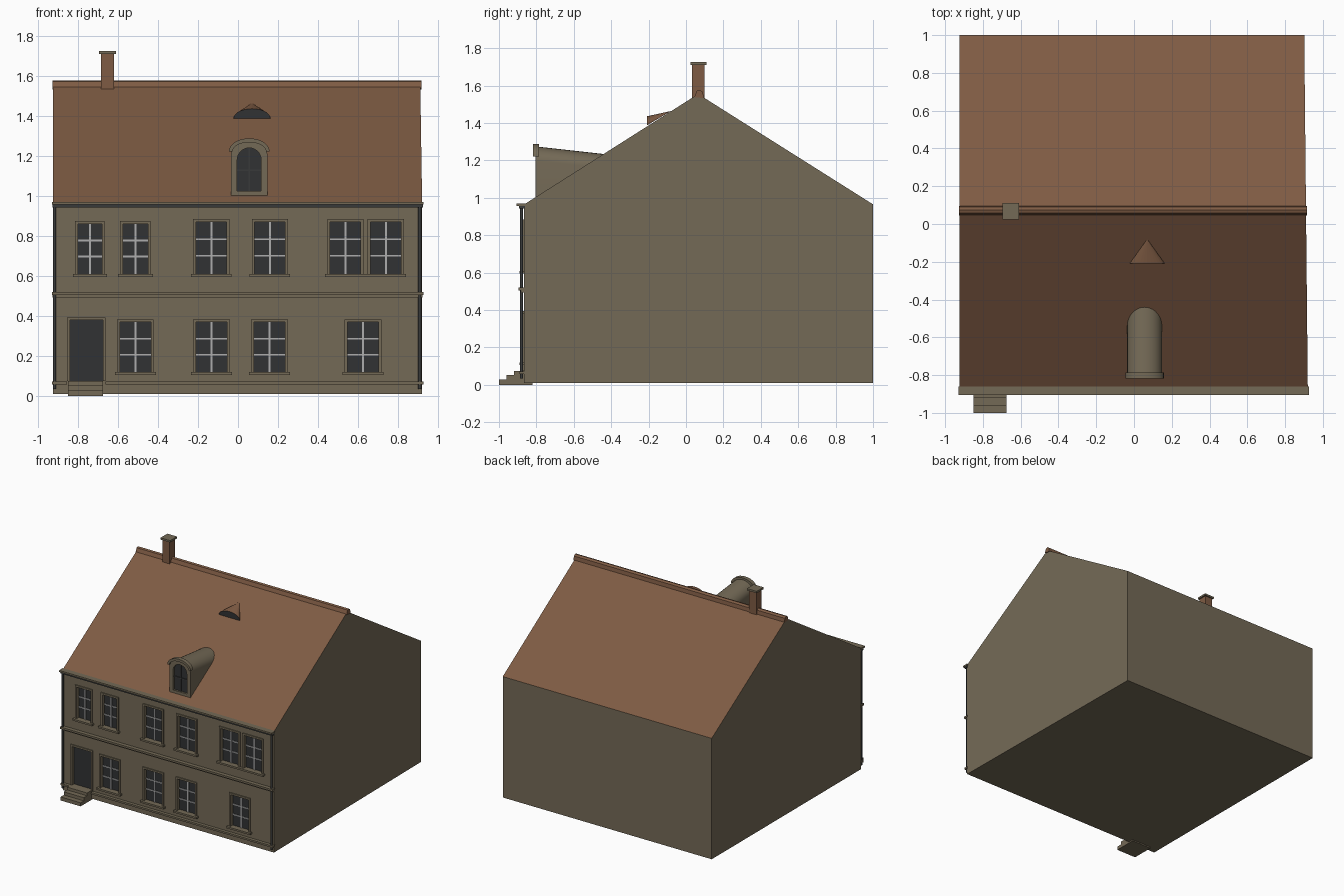
import bpy, bmesh, math

if "Cube" in bpy.data.objects:
    bpy.data.objects.remove(bpy.data.objects["Cube"])


def material(name, rgb):
    m = bpy.data.materials.new(name)
    m.diffuse_color = (*rgb, 1)
    m.use_nodes = True
    m.node_tree.nodes["Principled BSDF"].inputs["Base Color"].default_value = m.diffuse_color
    return m


WALL = material("wall_beige", (0.175, 0.144, 0.094))
ROOF = material("roof_tile", (0.21, 0.105, 0.057))
GLASS = material("dark_glass", (0.031, 0.032, 0.034))
BAR = material("window_bar_grey", (0.42, 0.42, 0.42))
METAL = material("dark_metal", (0.04, 0.042, 0.042))


def finish(name, bm, mat):
    bmesh.ops.recalc_face_normals(bm, faces=bm.faces)
    me = bpy.data.meshes.new(name)
    bm.to_mesh(me)
    bm.free()
    me.materials.append(mat)
    ob = bpy.data.objects.new(name, me)
    bpy.context.collection.objects.link(ob)
    return ob


def boxes(name, items, mat):
    """One object from boxes given as (x0, x1, y0, y1, z0, z1)."""
    bm = bmesh.new()
    for x0, x1, y0, y1, z0, z1 in items:
        for v in bmesh.ops.create_cube(bm, size=1)["verts"]:
            v.co = (x1 if v.co.x > 0 else x0, y1 if v.co.y > 0 else y0, z1 if v.co.z > 0 else z0)
    return finish(name, bm, mat)


def prism(name, pts, axis, a, b, mat):
    """Extrude a (x,z) profile along y, or a (y,z) profile along x."""
    bm = bmesh.new()
    put = (lambda p, t: (t, p[0], p[1])) if axis == "x" else (lambda p, t: (p[0], t, p[1]))
    rings = [[bm.verts.new(put(p, t)) for p in pts] for t in (a, b)]
    for r in rings:
        bm.faces.new(r)
    n = len(pts)
    for i in range(n):
        j = (i + 1) % n
        bm.faces.new((rings[0][i], rings[0][j], rings[1][j], rings[1][i]))
    return finish(name, bm, mat)


def arch(cx, rx, spring, rise, n=14):
    return [(cx + rx * math.cos(math.pi * i / n), spring + rise * math.sin(math.pi * i / n))
            for i in range(n + 1)]


def activate(ob):
    bpy.ops.object.select_all(action="DESELECT")
    ob.select_set(True)
    bpy.context.view_layer.objects.active = ob


def cut(ob, cutter):
    activate(ob)
    mod = ob.modifiers.new("openings", "BOOLEAN")
    mod.operation, mod.solver, mod.object = "DIFFERENCE", "EXACT", cutter
    bpy.ops.object.modifier_apply(modifier=mod.name)
    bpy.data.objects.remove(cutter)


F = -0.865  # facade plane

# Openings: x0, x1, z0, z1
upper = [(-0.80, -0.68, 0.61, 0.86), (-0.575, -0.45, 0.61, 0.86)] + \
        [(x, x + 0.153, 0.61, 0.87) for x in (-0.21, 0.083, 0.46, 0.662)]
lower = [(x, x + 0.155, 0.12, 0.37) for x in (-0.59, -0.21, 0.08, 0.547)]
windows = upper + lower
door = (-0.84, -0.675, 0.075, 0.38)

# House body with gable roof, slightly narrower towards the back right
body = prism("house_body", [(F, 0.01), (1, 0.01), (1, 0.965), (0.065, 1.555), (F, 0.965)],
             "x", -0.925, 0.92, WALL)
for v in body.data.vertices:
    if v.co.x > 0:
        v.co.x -= 0.01 * (v.co.y - F)
body.data.materials.append(ROOF)
for p in body.data.polygons:
    p.material_index = 1 if p.normal.z > 0.3 else 0
cut(body, boxes("opening_cutter", [(a, b, F - 0.05, F + 0.025, c, d)
                                   for a, b, c, d in windows + [door]], WALL))

# Glass, door leaf and glazing bars
boxes("window_glass", [(a, b, F + 0.02, F + 0.027, c, d) for a, b, c, d in windows], GLASS)
boxes("door_leaf", [(door[0], door[1], F + 0.018, F + 0.027, door[2], door[3])], GLASS)
bars = []
for a, b, c, d in windows:
    m, h = (a + b) / 2, d - c
    bars.append((m - 0.005, m + 0.005, F + 0.013, F + 0.021, c, d))
    for t in (0.35, 0.67):
        z = c + t * h
        bars.append((a, b, F + 0.014, F + 0.021, z - 0.004, z + 0.004))
boxes("glazing_bars", bars, BAR)

# Raised surrounds and sills
trim = []
for a, b, c, d in windows + [door]:
    w, y0, y1 = 0.014, F - 0.008, F + 0.004
    trim += [(a - w, a, y0, y1, c, d + w), (b, b + w, y0, y1, c, d + w), (a, b, y0, y1, d, d + w)]
boxes("opening_surrounds", trim, WALL)
boxes("window_sills", [(a - 0.025, b + 0.025, F - 0.025, F + 0.012, c - 0.014, c)
                       for a, b, c, d in windows], WALL)

# Horizontal mouldings and eaves
boxes("belt_course", [(-0.93, 0.927, F - 0.03, F + 0.005, 0.505, 0.52),
                      (-0.926, 0.922, F - 0.018, F + 0.005, 0.494, 0.505)], WALL)
boxes("plinth_moulding", [(-0.93, door[0] - 0.014, F - 0.025, F + 0.005, 0.058, 0.072),
                          (door[1] + 0.014, 0.927, F - 0.025, F + 0.005, 0.058, 0.072)], WALL)
boxes("cornice", [(-0.93, 0.927, F - 0.04, F + 0.006, 0.957, 0.97)], WALL)
boxes("gutter", [(-0.928, 0.924, F - 0.028, F + 0.004, 0.942, 0.957)], METAL)

# Corner downpipes
bm = bmesh.new()
for x in (-0.916, 0.908):
    made = bmesh.ops.create_cone(bm, cap_ends=True, segments=10, radius1=0.008, radius2=0.008, depth=0.91)
    bmesh.ops.translate(bm, verts=made["verts"], vec=(x, F - 0.014, 0.49))
pipes = finish("downpipes", bm, METAL)

# Door steps
boxes("door_steps", [(-0.85, -0.675, -1.0, -0.82, 0, 0.028),
                     (-0.85, -0.675, -0.96, -0.85, 0.028, 0.053),
                     (-0.85, -0.675, -0.92, -0.85, 0.053, 0.075)], WALL)

# Ridge cap and chimney
prism("ridge_cap", [(0.045, 1.538), (0.058, 1.572), (0.075, 1.577), (0.09, 1.566), (0.095, 1.533)],
      "x", -0.927, 0.917, ROOF)
boxes("chimney_shaft", [(-0.685, -0.62, 0.033, 0.1, 1.5, 1.71)], ROOF)
boxes("chimney_cap", [(-0.695, -0.61, 0.025, 0.11, 1.71, 1.725)], WALL)

# Arched dormer, its top sloping down towards the back
cx = 0.056
dormer = prism("dormer", [(cx - 0.092, 1.0), (cx + 0.092, 1.0)] + arch(cx, 0.092, 1.2, 0.075),
               "y", -0.805, -0.42, WALL)
for v in dormer.data.vertices:
    if v.co.y > -0.6 and v.co.z > 1.1:
        v.co.z -= 0.043
pane = [(cx - 0.06, 1.025), (cx + 0.06, 1.025)] + arch(cx, 0.06, 1.18, 0.06)
cut(dormer, prism("dormer_cutter", pane, "y", -0.85, -0.785, WALL))
prism("dormer_glass", pane, "y", -0.79, -0.782, GLASS)
boxes("dormer_bars", [(cx - 0.004, cx + 0.004, -0.796, -0.789, 1.025, 1.238),
                      (cx - 0.06, cx + 0.06, -0.796, -0.789, 1.125, 1.133)], METAL)
rim = prism("dormer_rim", arch(cx, 0.102, 1.222, 0.066) + arch(cx, 0.084, 1.222, 0.046)[::-1],
            "y", -0.818, -0.787, WALL)

# Eyebrow roof light: half cone with a dark front
bm = bmesh.new()
ring = [bm.verts.new((x, -0.208, z)) for x, z in arch(0.07, 0.092, 1.388, 0.048)]
tip = bm.verts.new((0.07, -0.08, 1.464))
bm.faces.new(ring)
for a, b in zip(ring, ring[1:] + ring[:1]):
    bm.faces.new((a, b, tip))
eyebrow = finish("eyebrow_light", bm, ROOF)
eyebrow.data.materials.append(GLASS)
for p in eyebrow.data.polygons:
    p.material_index = 1 if p.normal.y < -0.9 else 0

# Smooth the rounded parts
for ob in (dormer, rim, pipes):
    activate(ob)
    bpy.ops.object.shade_smooth_by_angle(angle=math.radians(40))
